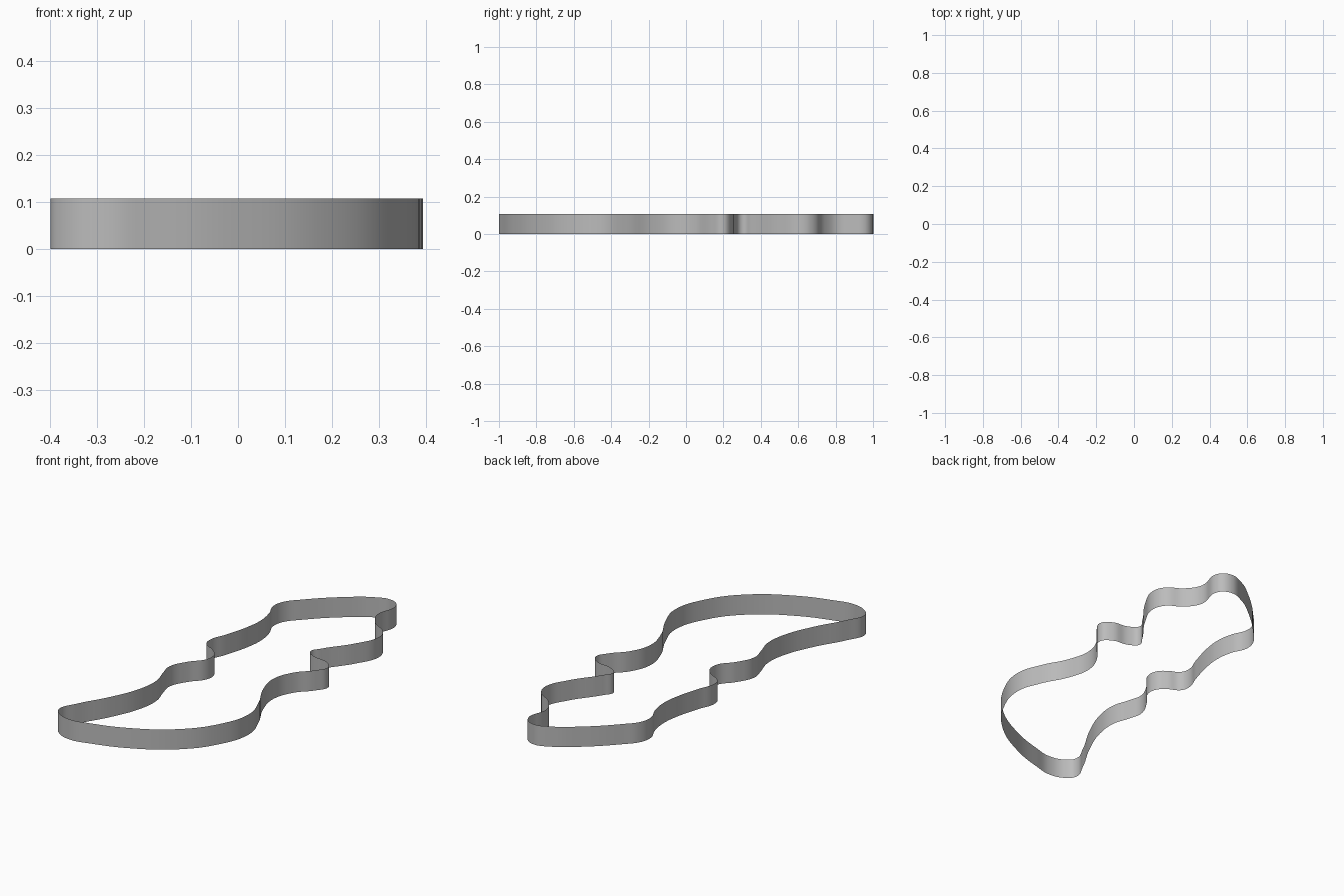
import bpy
import math

# Remove the default cube
default_cube = bpy.data.objects.get("Cube")
if default_cube:
    bpy.data.objects.remove(default_cube, do_unlink=True)

HEIGHT = 0.107

# Wavy outline of the band, clockwise from its far tip
outline = [
    (.2, 1), (.255, .96), (.24, .82), (.29, .74), (.37, .685), (.393, .615),
    (.345, .5), (.24, .35), (.215, .3), (.26, .262), (.345, .245), (.39, .2),
    (.36, .135), (.29, .055), (.25, -.055), (.275, -.18), (.345, -.32),
    (.385, -.455), (.33, -.635), (.2, -.795), (0, -.918), (-.18, -.98),
    (-.285, -1), (-.37, -.97), (-.398, -.93), (-.362, -.835), (-.272, -.675),
    (-.21, -.52), (-.198, -.4), (-.225, -.305), (-.24, -.23), (-.2, -.14),
    (-.14, -.06), (-.14, 0), (-.18, .045), (-.24, .08), (-.255, .125),
    (-.225, .22), (-.19, .35), (-.18, .445), (-.195, .54), (-.225, .615),
    (-.215, .68), (-.155, .755), (0, .9), (.11, .975),
]


def make_material(name, color):
    material = bpy.data.materials.new(name)
    material.use_nodes = True
    material.diffuse_color = color
    material.node_tree.nodes["Principled BSDF"].inputs["Base Color"].default_value = color
    return material


def make_band(name, points, height, material):
    # Closed smooth curve, extruded upright into a thin open wall
    curve = bpy.data.curves.new(name, "CURVE")
    curve.dimensions = "2D"
    curve.fill_mode = "NONE"
    curve.resolution_u = 6
    curve.extrude = height / 2
    spline = curve.splines.new("BEZIER")
    spline.bezier_points.add(len(points) - 1)
    spline.use_cyclic_u = True
    for knot, (x, y) in zip(spline.bezier_points, points):
        knot.co = (x, y, 0)
        knot.handle_left_type = knot.handle_right_type = "AUTO"
    band = bpy.data.objects.new(name, curve)
    bpy.context.collection.objects.link(band)

    # Turn the curve into a mesh standing on the floor
    bpy.ops.object.select_all(action="DESELECT")
    band.select_set(True)
    bpy.context.view_layer.objects.active = band
    bpy.ops.object.convert(target="MESH")
    band = bpy.context.object
    for vertex in band.data.vertices:
        vertex.co.z += height / 2
    band.data.materials.clear()
    band.data.materials.append(material)
    bpy.ops.object.shade_smooth_by_angle(angle=math.radians(40))
    return band


grey = make_material("plain grey", (0.5, 0.5, 0.5, 1))
make_band("outline_wall", outline, HEIGHT, grey)
